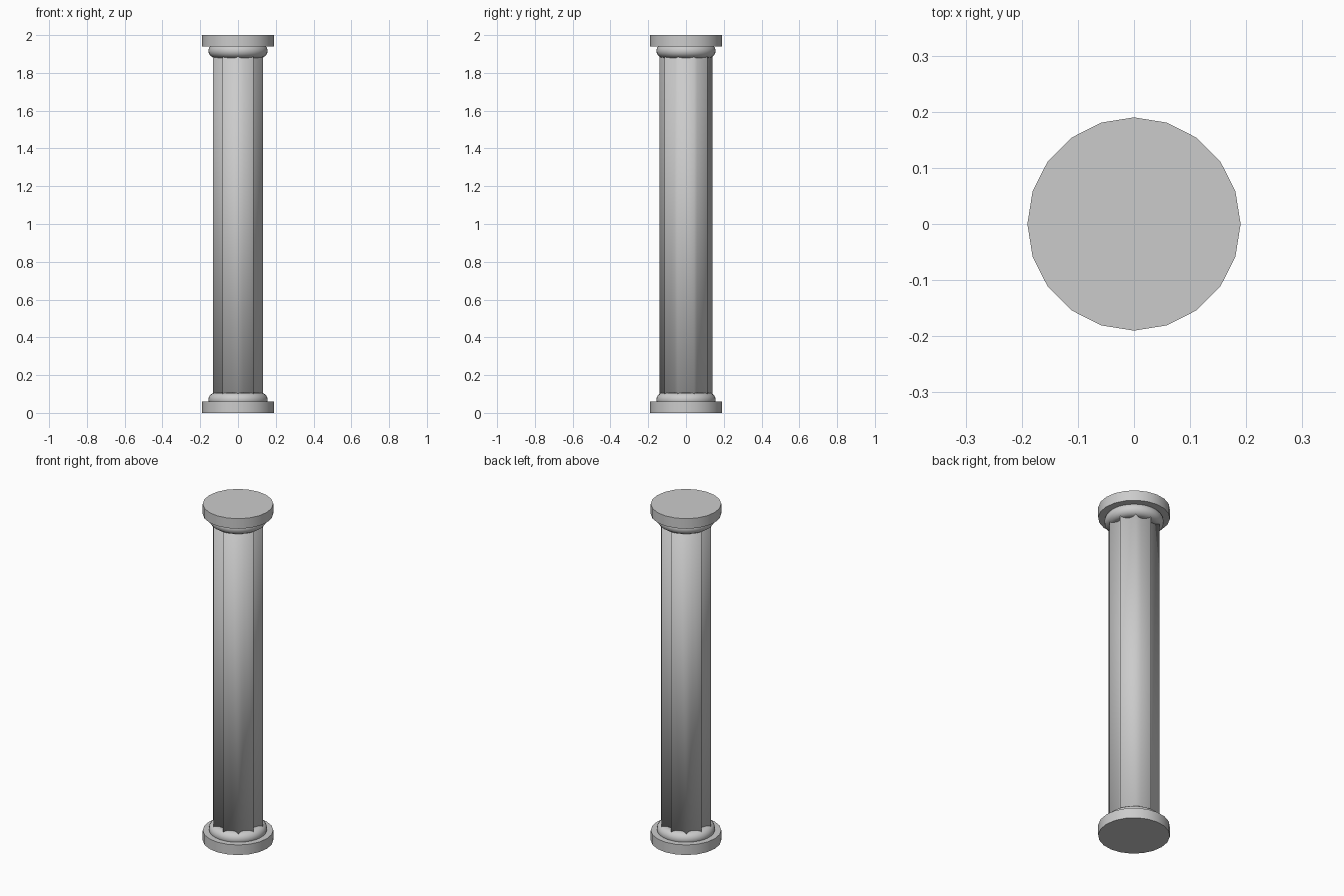
import bpy, math

cube = bpy.data.objects.get("Cube")
if cube:
    bpy.data.objects.remove(cube)

stone = bpy.data.materials.new("grey stone")
stone.use_nodes = True
GREY = (0.6, 0.6, 0.6, 1)
stone.diffuse_color = GREY
stone.node_tree.nodes["Principled BSDF"].inputs["Base Color"].default_value = GREY

SIDES = 20
RIDGE, VALLEY = 0.14, 0.1


def finish(name):
    ob = bpy.context.object
    ob.name = ob.data.name = name
    ob.data.materials.append(stone)
    return ob


def disc(name, z):
    bpy.ops.mesh.primitive_cylinder_add(vertices=SIDES, radius=0.19, depth=0.06, location=(0, 0, z))
    finish(name)
    bpy.ops.object.shade_smooth_by_angle(angle=math.radians(30))


def ring(name, z):
    bpy.ops.mesh.primitive_torus_add(major_segments=40, minor_segments=16, major_radius=0.12,
                                     minor_radius=0.037, location=(0, 0, z))
    finish(name)
    bpy.ops.object.shade_smooth()


# Plinth and capital discs with a rounded moulding each
disc("base_disc", 0.03)
disc("capital_disc", 1.97)
ring("base_moulding", 0.07)
ring("capital_moulding", 1.917)

# Fluted shaft: every other edge of a prism is pulled inwards
bpy.ops.mesh.primitive_cylinder_add(vertices=SIDES, radius=RIDGE, depth=1.9, location=(0, 0, 1))
shaft = finish("fluted_shaft")
for v in shaft.data.vertices:
    step = round((math.atan2(v.co.y, v.co.x) - math.pi / 2) / (2 * math.pi / SIDES))
    if step % 2:
        v.co.x *= VALLEY / RIDGE
        v.co.y *= VALLEY / RIDGE
bpy.ops.object.shade_smooth()
